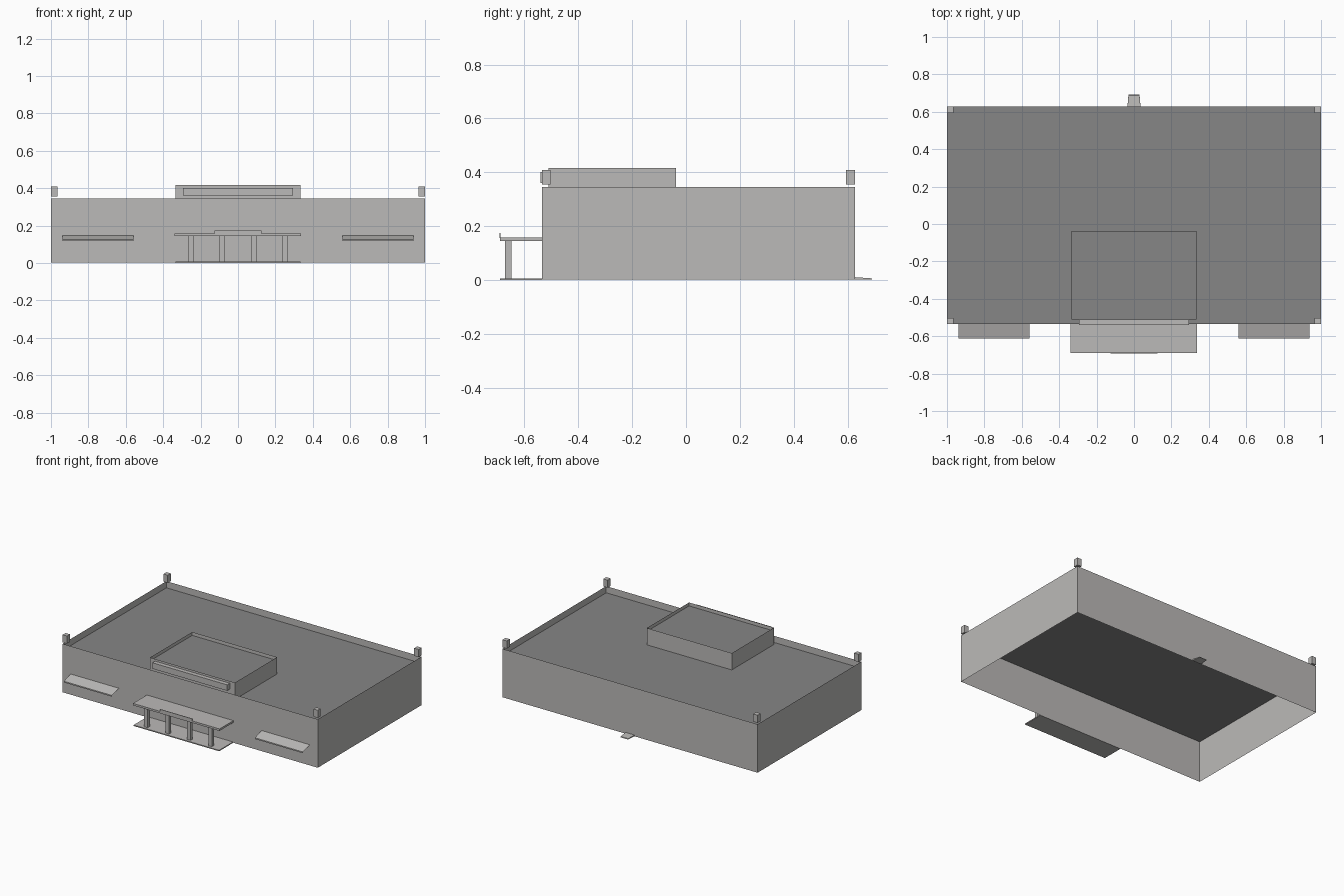
import bpy, bmesh

if "Cube" in bpy.data.objects:
    bpy.data.objects.remove(bpy.data.objects["Cube"], do_unlink=True)


def material(name, rgb):
    m = bpy.data.materials.new(name)
    m.use_nodes = True
    color = (*rgb, 1)
    m.diffuse_color = color
    m.node_tree.nodes["Principled BSDF"].inputs["Base Color"].default_value = color
    return m


STONE = material("light warm grey", (0.5, 0.49, 0.48))
ROOF = material("dark roof grey", (0.24, 0.24, 0.24))


def finish(name, bm, mat):
    bmesh.ops.recalc_face_normals(bm, faces=bm.faces)
    me = bpy.data.meshes.new(name)
    bm.to_mesh(me)
    bm.free()
    me.materials.append(mat)
    ob = bpy.data.objects.new(name, me)
    bpy.context.collection.objects.link(ob)
    return ob


def box(name, x, y, z, mat=STONE, sides_only=False):
    """Box from three (min, max) ranges, optionally without top and bottom."""
    bm = bmesh.new()
    bmesh.ops.create_cube(bm, size=1)
    for v in bm.verts:
        v.co = [r[0] if c < 0 else r[1] for c, r in zip(v.co, (x, y, z))]
    if sides_only:
        caps = [f for f in bm.faces if abs(f.normal.z) > 0.9]
        bmesh.ops.delete(bm, geom=caps, context='FACES_ONLY')
    return finish(name, bm, mat)


def sheet(name, x, y, z, mat):
    """Flat horizontal rectangle."""
    bm = bmesh.new()
    bm.faces.new([bm.verts.new(p) for p in (
        (x[0], y[0], z), (x[1], y[0], z), (x[1], y[1], z), (x[0], y[1], z))])
    ob = finish(name, bm, mat)
    if ob.data.polygons[0].normal.z < 0:
        ob.data.flip_normals()
    return ob


def strip(name, x, profile):
    """Sheet swept along x from a (y, z) profile."""
    bm = bmesh.new()
    rows = [[bm.verts.new((px, y, z)) for px in x] for y, z in profile]
    for a, b in zip(rows, rows[1:]):
        bm.faces.new((a[0], a[1], b[1], b[0]))
    return finish(name, bm, STONE)


FRONT, BACK, TOP, DECK = -0.535, 0.627, 0.345, 0.298

# Main block: thin walls, open below, with the roof sunk behind a parapet
box("main_walls", (-1, 1), (FRONT, BACK), (0.002, TOP), sides_only=True)
sheet("main_roof", (-1, 1), (FRONT, BACK), DECK, ROOF)

# Raised roof block with its own parapet and a blank front panel
box("upper_walls", (-0.333, 0.333), (-0.51, -0.037), (DECK, 0.417), sides_only=True)
sheet("upper_roof", (-0.333, 0.333), (-0.51, -0.037), 0.393, ROOF)
box("front_panel", (-0.293, 0.293), (-0.54, -0.51), (0.36, 0.402))

# Corner blocks and window awnings, repeated on both sides
for side, s in (("left", 1), ("right", -1)):
    xs = sorted((s * 0.966, s))
    for end, ys in (("front", (FRONT, -0.502)), ("back", (0.593, BACK))):
        box(f"{end}_{side}_corner_block", xs, ys, (0.355, 0.409))
    strip(f"{side}_awning", sorted((s * 0.56, s * 0.937)),
          ((FRONT, 0.148), (-0.611, 0.126), (-0.611, 0.117)))

# Entrance porch: slab, columns, canopy and a thin raised plate
box("porch_slab", (-0.335, 0.335), (-0.69, FRONT), (0, 0.007))
for i in range(4):
    cx = -0.252 + i * 0.168
    box(f"porch_column_{i + 1}", (cx - 0.014, cx + 0.014),
        (-0.672, -0.648), (0.007, 0.145))
box("porch_canopy", (-0.34, 0.338), (-0.69, FRONT), (0.145, 0.159))
box("canopy_plate", (-0.125, 0.125), (-0.692, -0.688), (0.157, 0.175))

# Back doorstep, tapering down at its outer end
step = box("back_doorstep", (-0.035, 0.035), (BACK, 0.692), (0.002, 0.011))
for v in step.data.vertices:
    if v.co.y > 0.65:
        v.co.x *= 0.85
        if v.co.z > 0.005:
            v.co.z = 0.007
            v.co.y = 0.688
